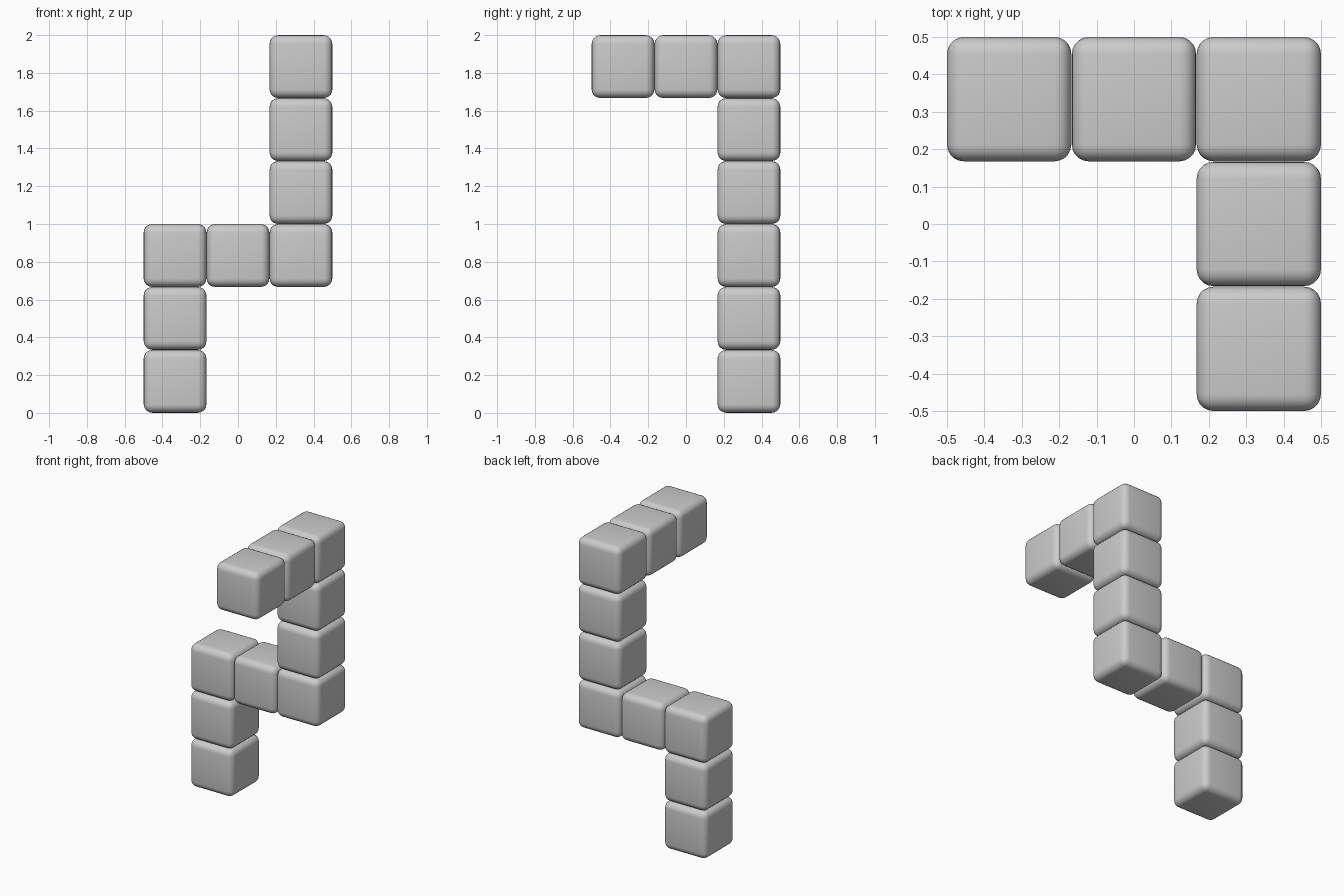
import bpy

if "Cube" in bpy.data.objects:
    bpy.data.objects.remove(bpy.data.objects["Cube"])

PITCH = 1 / 3
SIZE = 0.332

# Path of cubes on a 3 x 3 x 6 lattice (x, y, z cells)
lower_post = [(0, 2, k) for k in range(3)]
middle_bar = [(1, 2, 2)]
upper_post = [(2, 2, k) for k in range(2, 6)]
top_arm = [(2, 1, 5), (2, 0, 5)]


def rounded_cube(name, cell):
    x, y, z = cell
    loc = ((x - 1) * PITCH, (y - 1) * PITCH, (z + 0.5) * PITCH)
    bpy.ops.mesh.primitive_cube_add(size=SIZE, location=loc)
    ob = bpy.context.object
    ob.name = name
    bevel = ob.modifiers.new("rounding", 'BEVEL')
    bevel.width = 0.045
    bevel.segments = 5
    bevel.limit_method = 'NONE'
    bpy.ops.object.shade_smooth()
    return ob


# Each run of cubes
for name, cells in (("lower_post_cube", lower_post),
                    ("middle_bar_cube", middle_bar),
                    ("upper_post_cube", upper_post),
                    ("top_arm_cube", top_arm)):
    for i, cell in enumerate(cells):
        rounded_cube(f"{name}_{i + 1}", cell)
